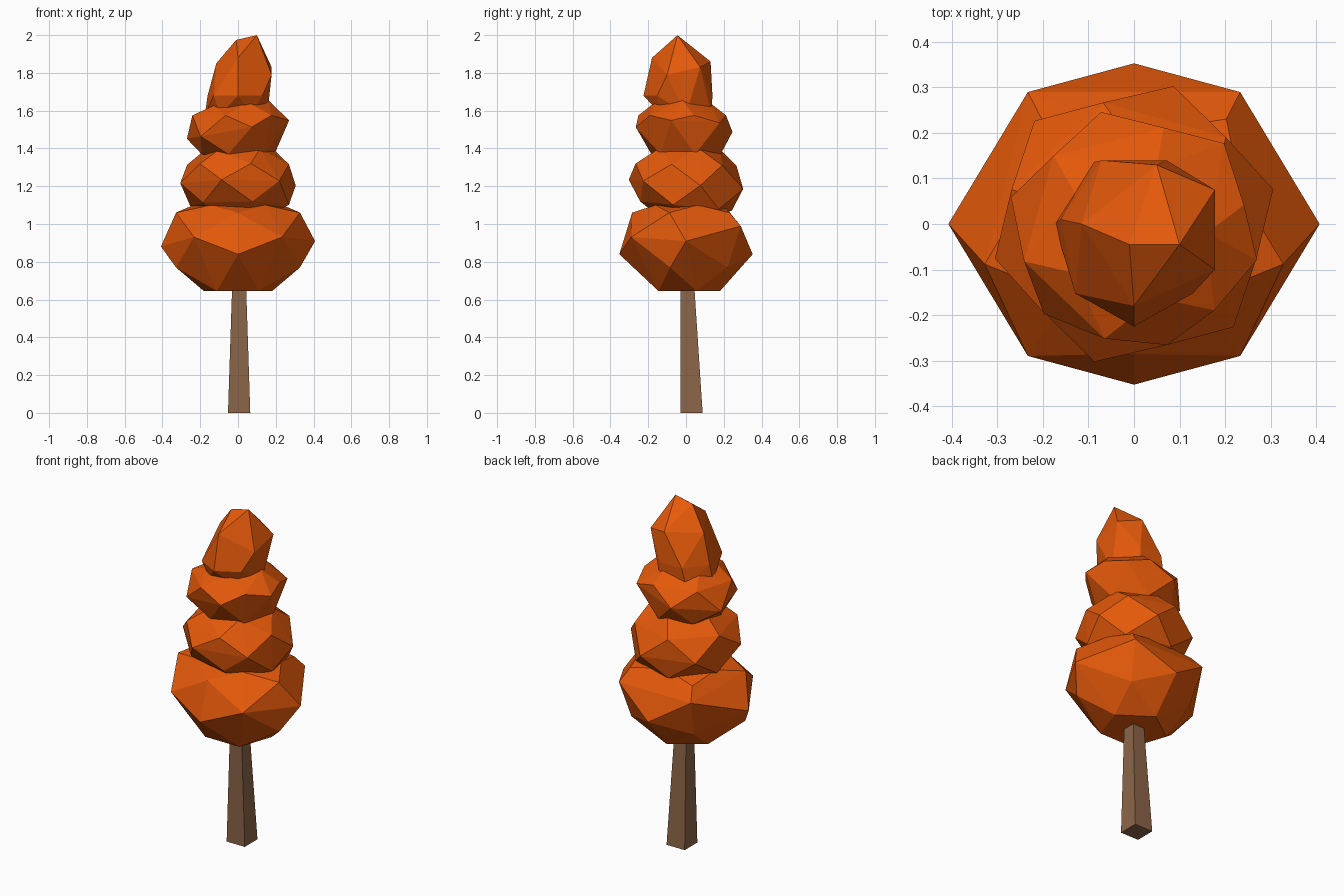
import bpy, bmesh
from math import cos, sin, radians

if "Cube" in bpy.data.objects:
    bpy.data.objects.remove(bpy.data.objects["Cube"])


def material(name, rgb):
    m = bpy.data.materials.new(name)
    m.diffuse_color = (*rgb, 1)
    m.use_nodes = True
    m.node_tree.nodes["Principled BSDF"].inputs["Base Color"].default_value = m.diffuse_color
    return m


def hull(name, points, mat):
    """Flat-shaded convex faceted solid around the points."""
    bm = bmesh.new()
    for p in points:
        bm.verts.new(p)
    res = bmesh.ops.convex_hull(bm, input=bm.verts)
    inner = {g for g in res["geom_interior"] + res["geom_unused"]
             if isinstance(g, bmesh.types.BMVert) and g.is_valid}
    bmesh.ops.delete(bm, geom=list(inner), context='VERTS')
    bmesh.ops.recalc_face_normals(bm, faces=bm.faces)
    me = bpy.data.meshes.new(name)
    bm.to_mesh(me)
    bm.free()
    ob = bpy.data.objects.new(name, me)
    bpy.context.collection.objects.link(ob)
    me.materials.append(mat)
    return ob


def ring(z, n, rx, ry, rot=0, cx=0, cy=0, tx=0, ty=0):
    """n points on an ellipse, tilted by the slopes tx and ty."""
    pts = []
    for i in range(n):
        a = radians(rot + 360 * i / n)
        x, y = rx * cos(a), ry * sin(a)
        pts.append((cx + x, cy + y, z + tx * x + ty * y))
    return pts


leaf = material("autumn_leaf", (0.78, 0.1, 0.003))
bark = material("bark", (0.26, 0.13, 0.065))

# Trunk: tapered four-sided post, front side nearly upright
trunk = [(x, y, 0) for x in (-0.053, 0.065) for y in (-0.03, 0.088)]
trunk += [(x, y, 0.7) for x in (-0.03, 0.042) for y in (-0.03, 0.042)]
hull("trunk", trunk, bark)

# Lowest, widest foliage clump
hull("foliage_bottom",
     ring(0.895, 2, 0.408, 0, tx=0.035)
     + ring(0.96, 4, 0.33, 0.41, 45, ty=0.1)
     + ring(0.84, 2, 0, 0.353, 90)
     + ring(1.06, 5, 0.345, 0.285, -90)
     + ring(1.10, 5, 0.25, 0.2, 90)
     + ring(0.77, 5, 0.345, 0.27, -90)
     + ring(0.645, 5, 0.19, 0.18, 90), leaf)

# Second clump, sunk slightly into the lowest one
hull("foliage_lower_middle",
     ring(1.21, 6, 0.315, 0.315, 14, ty=-0.08)
     + ring(1.315, 6, 0.28, 0.275, 44, ty=-0.02)
     + ring(1.395, 5, 0.19, 0.18, 20, tx=0.05)
     + ring(1.095, 6, 0.27, 0.25, 44, cx=0.01, ty=-0.1)
     + ring(1.04, 5, 0.15, 0.15), leaf)

# Third clump, higher on the right
hull("foliage_upper_middle",
     ring(1.50, 6, 0.28, 0.265, -15, cy=-0.01, tx=0.18)
     + ring(1.575, 6, 0.25, 0.24, 15, cy=-0.02)
     + ring(1.64, 5, 0.16, 0.15, 0, cy=-0.02, tx=0.1)
     + ring(1.37, 6, 0.2, 0.19, 15)
     + ring(1.34, 5, 0.12, 0.12), leaf)

# Crown, leaning to a short ridge at the tip
hull("foliage_top",
     ring(1.987, 2, 0.055, 0, cx=0.045, cy=-0.045, tx=0.23)
     + [(-0.115, 0, 1.85), (0.05, 0.13, 1.86), (0.178, 0.075, 1.83),
        (0, -0.18, 1.88), (0.178, -0.1, 1.79)]
     + ring(1.68, 7, 0.165, 0.192, -90, cx=0, cy=-0.033)
     + ring(1.58, 6, 0.165, 0.155, 0, cx=-0.01), leaf)
